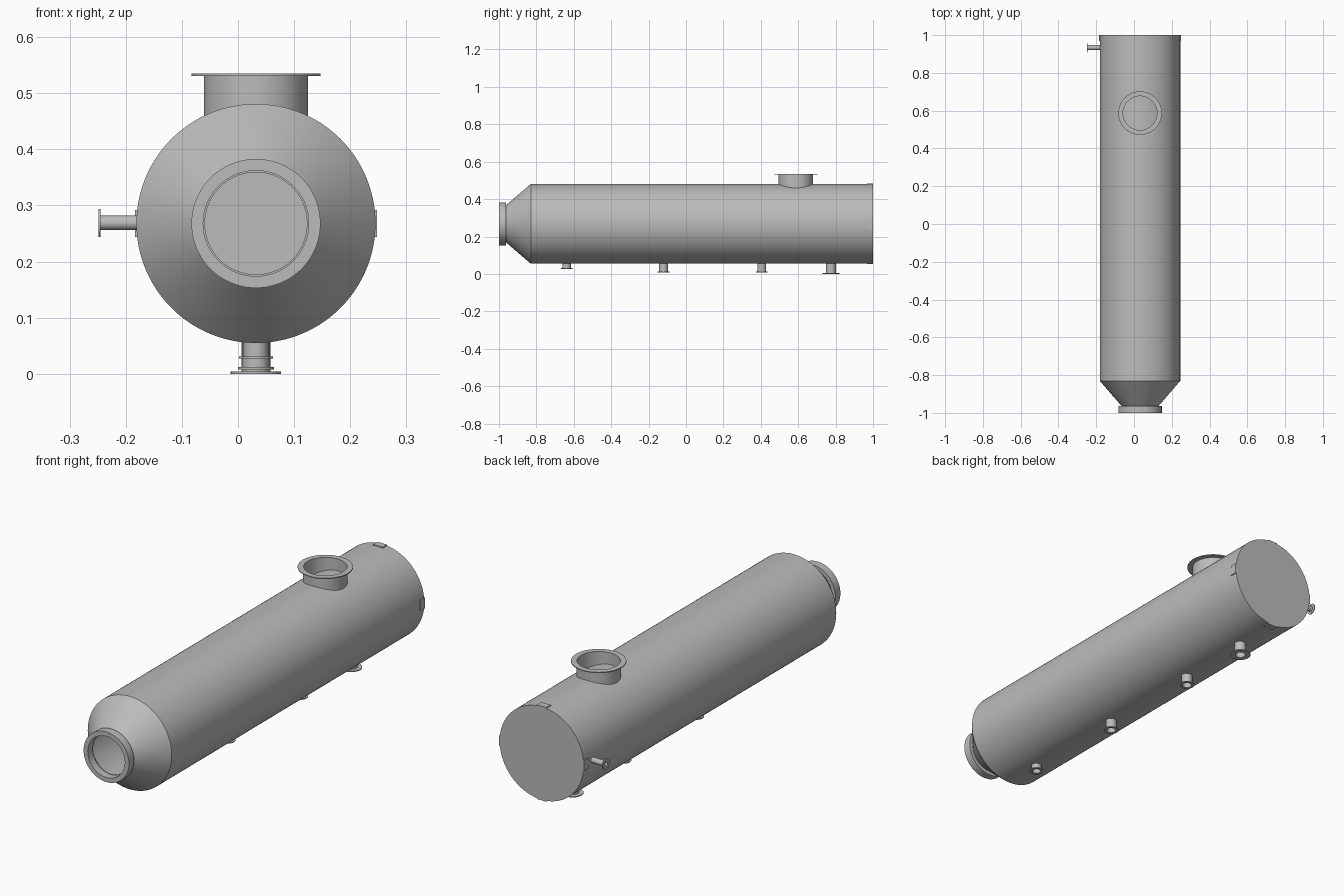
import bpy, bmesh, math
from mathutils import Vector, Matrix

cube = bpy.data.objects.get("Cube")
if cube:
    bpy.data.objects.remove(cube, do_unlink=True)

AX, AZ, R = 0.032, 0.268, 0.213      # tank axis and radius

steel = bpy.data.materials.new("grey steel")
steel.use_nodes = True
grey = (0.5, 0.5, 0.5, 1)
steel.diffuse_color = grey
steel.node_tree.nodes["Principled BSDF"].inputs["Base Color"].default_value = grey


def finish(name, bm):
    bmesh.ops.recalc_face_normals(bm, faces=bm.faces)
    mesh = bpy.data.meshes.new(name)
    bm.to_mesh(mesh)
    bm.free()
    mesh.materials.append(steel)
    obj = bpy.data.objects.new(name, mesh)
    bpy.context.collection.objects.link(obj)
    bpy.ops.object.select_all(action='DESELECT')
    obj.select_set(True)
    bpy.context.view_layer.objects.active = obj
    bpy.ops.object.shade_smooth_by_angle(angle=math.radians(25))
    return obj


def lathe(name, profile, origin, axis, segments=96):
    """Revolve a closed loop of (radius, distance) points around an axis."""
    bm = bmesh.new()
    verts = [bm.verts.new((r, 0, d)) for r, d in profile]
    edges = [bm.edges.new((a, b)) for a, b in zip(verts, verts[1:] + verts[:1])]
    bmesh.ops.spin(bm, geom=verts + edges, cent=(0, 0, 0), axis=(0, 0, 1),
                   angle=math.tau, steps=segments, use_duplicate=False)
    bmesh.ops.remove_doubles(bm, verts=bm.verts, dist=1e-5)
    bmesh.ops.dissolve_degenerate(bm, edges=bm.edges, dist=1e-6)
    turn = Vector((0, 0, 1)).rotation_difference(Vector(axis)).to_matrix().to_4x4()
    bm.transform(Matrix.Translation(origin) @ turn)
    return finish(name, bm)


def nozzle(name, tip, axis, length, pipe, bore, flange, thick, segments=48):
    """Open pipe with an end flange; tip is the centre of the flange face."""
    profile = [(bore, -length), (pipe, -length), (pipe, -thick),
               (flange, -thick), (flange, 0), (bore, 0)]
    return lathe(name, profile, tip, axis, segments)


# Hollow shell: cone, cylinder and flat closed back
lathe("tank_shell", [(0.091, -0.965), (0.097, -0.965), (R, -0.83), (R, 1.0),
                     (0, 1.0), (0, 0.994), (R - 0.004, 0.994),
                     (R - 0.004, -0.832)], (AX, 0, AZ), (0, 1, 0), 128)

# Thick ring around the front opening
lathe("front_flange", [(0.094, -1.0), (0.115, -1.0), (0.115, -0.963),
                       (0.094, -0.963)], (AX, 0, AZ), (0, 1, 0))

# Wide opening on top
nozzle("top_nozzle", (AX, 0.587, 0.535), (0, 0, 1), 0.085, 0.093, 0.09, 0.115, 0.004, 96)

# Drains along the underside: y, tip height, pipe radius, flange radius
drains = [(-0.638, 0.027, 0.022, 0.03), (-0.12, 0.008, 0.024, 0.032),
          (0.405, 0.008, 0.024, 0.032), (0.775, 0, 0.026, 0.045)]
for i, (y, z, pipe, flange) in enumerate(drains):
    nozzle(f"drain_{i + 1}", (AX, y, z), (0, 0, -1), 0.065 - z,
           pipe, pipe - 0.004, flange, 0.004)

# Small pipe on the right side
nozzle("side_nozzle", (-0.249, 0.934, AZ + 0.001), (-1, 0, 0), 0.072,
       0.013, 0.01, 0.025, 0.004)

# Four plates around the back rim
for i, name in enumerate(("left", "top", "right", "bottom")):
    bm = bmesh.new()
    bmesh.ops.create_cube(bm, size=1)
    bm.transform(Matrix.Translation((AX, 0.984, AZ))
                 @ Matrix.Rotation(-i * math.pi / 2, 4, 'Y')
                 @ Matrix.Translation((R - 0.001, 0, 0))
                 @ Matrix.Diagonal((0.008, 0.032, 0.048, 1)))
    finish(f"{name}_rim_plate", bm)
